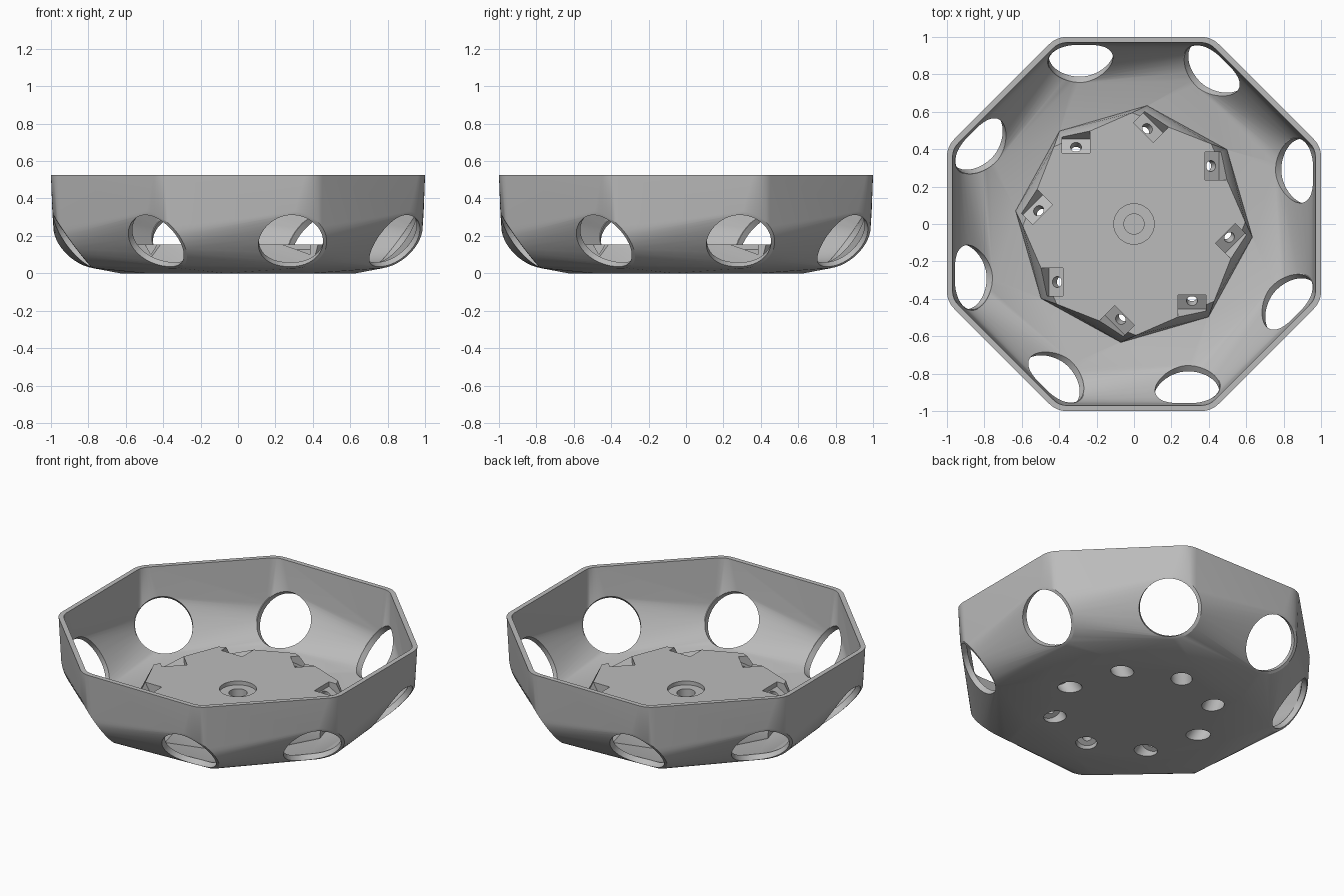
import bpy, bmesh
from math import sin, cos, pi, radians
from mathutils import Matrix, Vector

if "Cube" in bpy.data.objects:
    bpy.data.objects.remove(bpy.data.objects["Cube"])

SIDES = 8
TURNS = [Matrix.Rotation(k * 2 * pi / SIDES, 3, 'Z') for k in range(SIDES)]

grey = bpy.data.materials.new("grey_plastic")
grey.use_nodes = True
grey.diffuse_color = (0.5, 0.5, 0.5, 1)
grey.node_tree.nodes["Principled BSDF"].inputs["Base Color"].default_value = (0.5, 0.5, 0.5, 1)


def hulls(name, groups):
    """One object holding the convex hull of each group of points."""
    bm = bmesh.new()
    for pts in groups:
        verts = [bm.verts.new(p) for p in pts]
        res = bmesh.ops.convex_hull(bm, input=verts)
        junk = {g for g in res["geom_interior"] + res["geom_unused"]
                if isinstance(g, bmesh.types.BMVert)}
        bmesh.ops.delete(bm, geom=list(junk), context='VERTS')
    bmesh.ops.dissolve_limit(bm, angle_limit=0.002, verts=bm.verts, edges=bm.edges)
    bmesh.ops.recalc_face_normals(bm, faces=bm.faces)
    mesh = bpy.data.meshes.new(name)
    bm.to_mesh(mesh)
    bm.free()
    mesh.materials.append(grey)
    obj = bpy.data.objects.new(name, mesh)
    bpy.context.collection.objects.link(obj)
    return obj


def combine(target, tool, operation='DIFFERENCE'):
    mod = target.modifiers.new(tool.name, 'BOOLEAN')
    mod.object, mod.operation, mod.solver = tool, operation, 'EXACT'
    bpy.context.view_layer.objects.active = target
    bpy.ops.object.modifier_apply(modifier=mod.name)
    bpy.data.objects.remove(tool)


def disc(centre, normal, radius, n=40):
    turn = Vector(normal).to_track_quat('Z', 'Y')
    return [Vector(centre) + turn @ Vector((radius * cos(2 * pi * i / n), radius * sin(2 * pi * i / n), 0))
            for i in range(n)]


def rod(start, end, radius, n=40):
    start, end = Vector(start), Vector(end)
    return disc(start, end - start, radius, n) + disc(end, end - start, radius, n)


def octagon(radius, z, phase):
    return [Vector((radius * cos(radians(phase + 45 * k)), radius * sin(radians(phase + 45 * k)), z))
            for k in range(SIDES)]


def rounded_octagon(apothem, z, fillet):
    """Octagon with flats on the axes and rounded corners."""
    reach = (apothem - fillet) / cos(pi / 8)
    return [Vector((reach * cos(a) + fillet * cos(a + t), reach * sin(a) + fillet * sin(a + t), z))
            for a in [pi / 8 + k * pi / 4 for k in range(SIDES)]
            for t in [pi / 8 * s / 4 for s in range(-4, 5)]]


def around(pts):
    return [[turn @ Vector(p) for p in pts] for turn in TURNS]


# Bowl: rim, tilted window discs and floor, wrapped in a hull and hollowed
tilt, yaw = radians(36), radians(6)
facing = Vector((-sin(yaw) * cos(tilt), -cos(yaw) * cos(tilt), -sin(tilt)))
window_mid = Vector((0.285, -0.88, 0.18))


def bowl_hull(name, apothem, top, fillet, inset, disc_radius, floor_z):
    pts = rounded_octagon(apothem, top, fillet) + octagon(0.634, floor_z, -6.3)
    for ring in around(disc(window_mid - facing * inset, facing, disc_radius)):
        pts += ring
    return hulls(name, [pts])


bowl = bowl_hull("bowl", 1.0, 0.525, 0.13, 0, 0.19, 0)
combine(bowl, bowl_hull("hollow", 0.97, 0.53, 0.10, 0.032, 0.175, 0.03))

# Round windows
combine(bowl, hulls("windows", around(rod(window_mid + facing * 0.12, window_mid - facing * 0.1, 0.171, 48))))

# Raised platform in the middle
combine(bowl, hulls("platform", [octagon(0.637, 0.02, -6.3) + octagon(0.637, 0.04, -6.3)
                                 + octagon(0.595, 0.155, 1)]), 'UNION')

# Tilted mounting pockets
profile = [(-0.38, 0.126), (-0.455, 0.083), (-0.512, 0.18), (-0.38, 0.18)]
combine(bowl, hulls("pockets", around([(x, y, z) for x in (0.235, 0.385) for y, z in profile])))

# Slanted screw holes, wide underneath
lean = Vector((0, -0.5, 0.866))
seat = Vector((0.31, -0.412, 0.109))
combine(bowl, hulls("screw_holes", around(rod(seat - lean * 0.2, seat + lean * 0.03, 0.029, 24))))
combine(bowl, hulls("screw_heads", around(rod(seat - lean * 0.2, seat - lean * 0.05, 0.062, 32))))

# Central stepped recess
combine(bowl, hulls("recess", [rod((0, 0, 0.13), (0, 0, 0.2), 0.108, 48)]))
combine(bowl, hulls("recess_hole", [rod((0, 0, 0.06), (0, 0, 0.2), 0.054, 32)]))

bpy.ops.object.select_all(action='DESELECT')
bowl.select_set(True)
bpy.context.view_layer.objects.active = bowl
bpy.ops.object.shade_smooth_by_angle(angle=radians(25))
